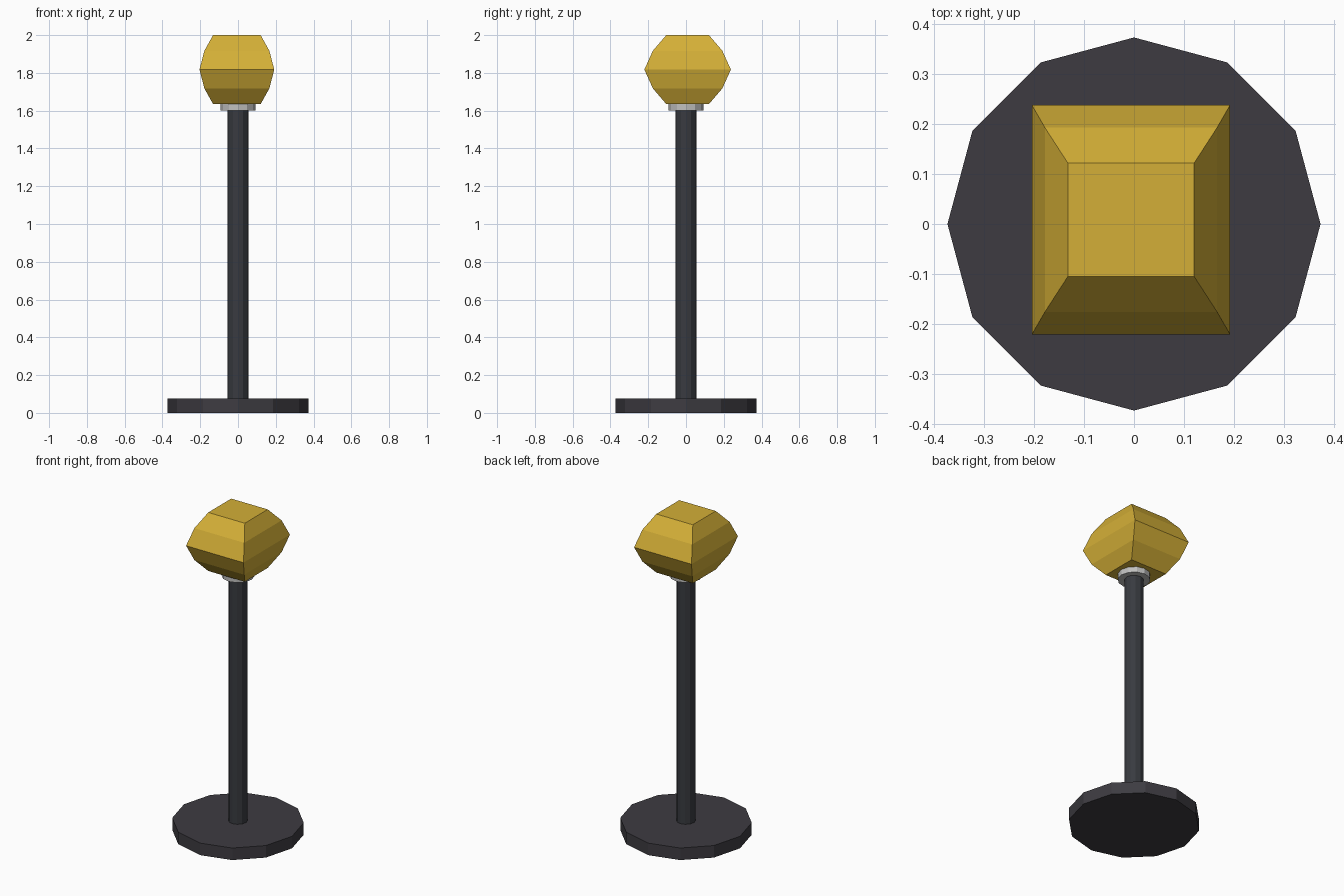
import bpy, bmesh, math

if "Cube" in bpy.data.objects:
    bpy.data.objects.remove(bpy.data.objects["Cube"])


def material(name, rgb):
    m = bpy.data.materials.new(name)
    m.diffuse_color = (*rgb, 1.0)
    m.use_nodes = True
    m.node_tree.nodes["Principled BSDF"].inputs["Base Color"].default_value = m.diffuse_color
    return m


def loft(name, rings, mat):
    """Closed, flat-shaded solid through a stack of rings (bottom to top)."""
    bm = bmesh.new()
    loops = [[bm.verts.new(p) for p in ring] for ring in rings]
    n = len(loops[0])
    for a, b in zip(loops, loops[1:]):
        for i in range(n):
            j = (i + 1) % n
            bm.faces.new((a[i], a[j], b[j], b[i]))
    bm.faces.new(loops[0][::-1])
    bm.faces.new(loops[-1])
    bmesh.ops.recalc_face_normals(bm, faces=bm.faces)
    mesh = bpy.data.meshes.new(name)
    bm.to_mesh(mesh)
    bm.free()
    mesh.materials.append(mat)
    ob = bpy.data.objects.new(name, mesh)
    bpy.context.collection.objects.link(ob)
    return ob


def disc_ring(r, z, sides=12):
    return [(r * math.cos(math.tau * i / sides), r * math.sin(math.tau * i / sides), z)
            for i in range(sides)]


def box_ring(hx, hy, z, cx=-0.006, cy=0.0085):
    return [(cx + sx * hx, cy + sy * hy, z)
            for sx, sy in ((-1, -1), (1, -1), (1, 1), (-1, 1))]


base_mat = material("dark charcoal", (0.047, 0.044, 0.053))
post_mat = material("dark iron", (0.040, 0.043, 0.051))
silver = material("silver grey", (0.527, 0.527, 0.52))
gold = material("gold", (0.658, 0.429, 0.038))

# Base, post and collar: twelve-sided cylinders
for name, r, z0, z1, mat in (("base", 0.373, 0.0, 0.075, base_mat),
                             ("post", 0.055, 0.07, 1.605, post_mat),
                             ("collar", 0.093, 1.6, 1.637, silver)):
    loft(name, [disc_ring(r, z0), disc_ring(r, z1)], mat)

# Faceted head: rectangular sections bulging at mid height
loft("head", [box_ring(*s) for s in ((0.126, 0.113, 1.635),
                                     (0.172, 0.184, 1.718),
                                     (0.198, 0.229, 1.8175),
                                     (0.172, 0.184, 1.917),
                                     (0.126, 0.113, 2.0))], gold)
